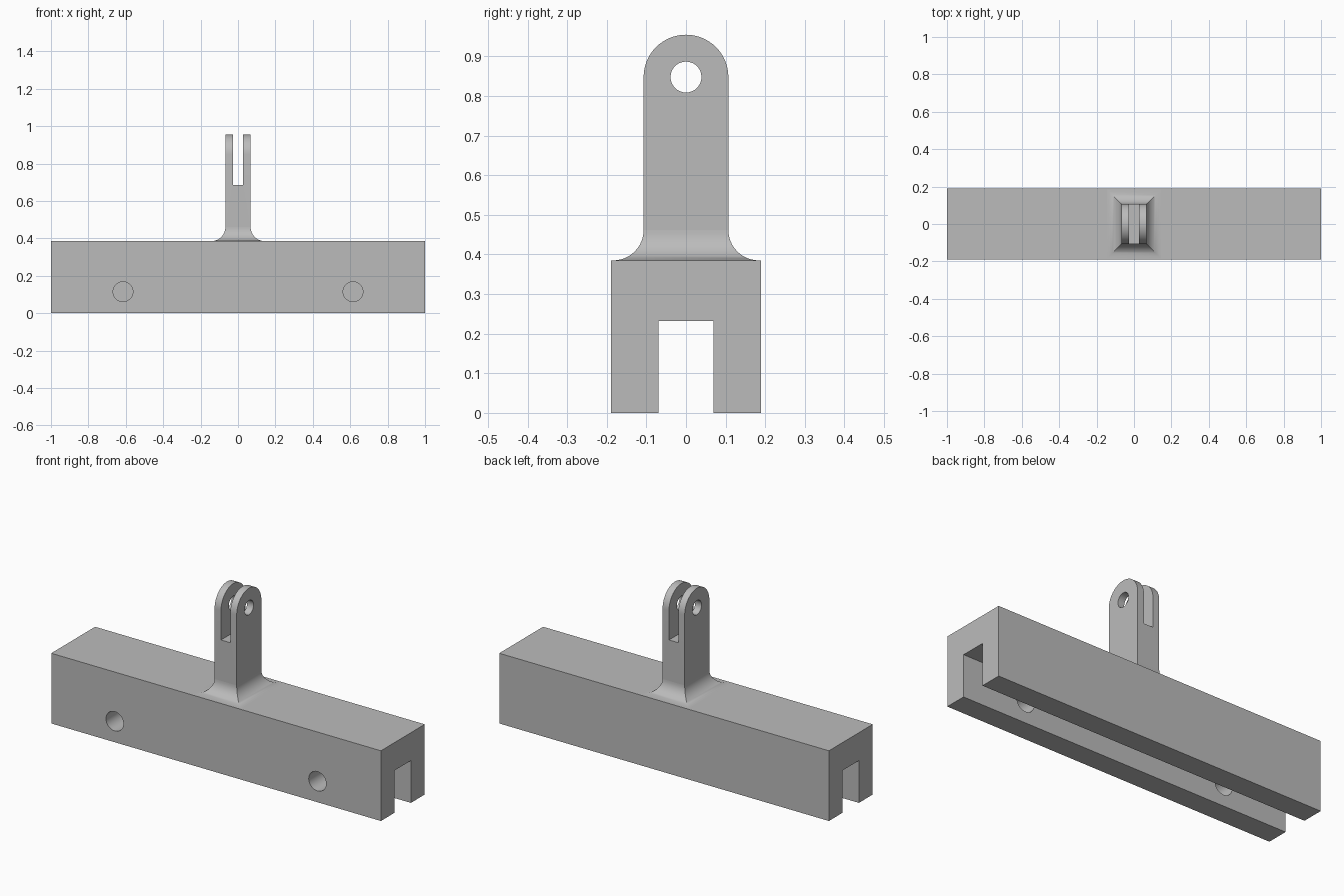
import bpy, bmesh
from math import sin, cos, pi, radians
from mathutils import Matrix

if "Cube" in bpy.data.objects:
    bpy.data.objects.remove(bpy.data.objects["Cube"], do_unlink=True)

grey = bpy.data.materials.new("plain grey")
grey.use_nodes = True
colour = (0.5, 0.5, 0.5, 1)
grey.diffuse_color = colour
grey.node_tree.nodes["Principled BSDF"].inputs["Base Color"].default_value = colour

BAR_W, BAR_H = 0.19, 0.385          # half depth and height of the bar
POST_X, POST_Y = 0.067, 0.107       # half sizes of the post
EYE_Z, FLARE = 0.848, 0.077         # eye height, fillet radius


def finish(name, bm):
    bmesh.ops.recalc_face_normals(bm, faces=bm.faces)
    mesh = bpy.data.meshes.new(name)
    bm.to_mesh(mesh)
    bm.free()
    mesh.materials.append(grey)
    obj = bpy.data.objects.new(name, mesh)
    bpy.context.collection.objects.link(obj)
    return obj


def extrude_x(name, outline, half):
    """Extrude a (y, z) outline symmetrically along x."""
    bm = bmesh.new()
    face = bm.faces.new([bm.verts.new((-half, y, z)) for y, z in outline])
    new = bmesh.ops.extrude_face_region(bm, geom=[face])["geom"]
    verts = [v for v in new if isinstance(v, bmesh.types.BMVert)]
    bmesh.ops.translate(bm, verts=verts, vec=(2 * half, 0, 0))
    return finish(name, bm)


def rod(name, centre, radius, length, axis):
    bm = bmesh.new()
    turn = Matrix.Rotation(radians(90), 4, axis)
    bmesh.ops.create_cone(bm, cap_ends=True, segments=48, radius1=radius,
                          radius2=radius, depth=length,
                          matrix=Matrix.Translation(centre) @ turn)
    return finish(name, bm)


def select(obj):
    bpy.ops.object.select_all(action="DESELECT")
    obj.select_set(True)
    bpy.context.view_layer.objects.active = obj


def cut(obj, cutter):
    mod = obj.modifiers.new("cut", "BOOLEAN")
    mod.operation, mod.solver, mod.object = "DIFFERENCE", "EXACT", cutter
    select(obj)
    bpy.ops.object.modifier_apply(modifier=mod.name)
    bpy.data.objects.remove(cutter, do_unlink=True)


# Channel bar with two holes through the front wall only
half_bar = [(BAR_W, BAR_H), (BAR_W, 0), (0.07, 0), (0.07, 0.232)]
bar = extrude_x("channel_bar",
                half_bar + [(-y, z) for y, z in reversed(half_bar)], 1)
for side in (-1, 1):
    cut(bar, rod("hole_cutter", (side * 0.615, -0.14, 0.115), 0.053, 0.2, "X"))

# Round-topped post, slotted into a fork, with a cross hole
base_z = BAR_H + FLARE
arch = [(POST_Y * cos(pi * i / 32), EYE_Z + POST_Y * sin(pi * i / 32))
        for i in range(33)]
post = extrude_x("fork_post", [(POST_Y, base_z)] + arch + [(-POST_Y, base_z)], POST_X)
cut(post, extrude_x("slot_cutter", [(-0.2, 0.686), (0.2, 0.686), (0.2, 1.1), (-0.2, 1.1)], 0.028))
cut(post, rod("eye_cutter", (0, 0, EYE_Z), 0.039, 0.4, "Y"))

# Concave flared foot with mitred corners
bm = bmesh.new()
rings = []
steps = 12
for i in range(steps + 1):
    a = pi / 2 * i / steps
    out, z = FLARE * (1 - cos(a)), base_z - FLARE * sin(a)
    x, y = POST_X + out, POST_Y + out
    rings.append([bm.verts.new((sx * x, sy * y, z))
                  for sx, sy in ((1, 1), (-1, 1), (-1, -1), (1, -1))])
for upper, lower in zip(rings, rings[1:]):
    for k in range(4):
        n = (k + 1) % 4
        bm.faces.new((upper[k], upper[n], lower[n], lower[k]))
foot = finish("flared_foot", bm)
for face in foot.data.polygons:      # open shell: point every face outwards
    if face.normal.z < -0.001:
        foot.data.flip_normals()
        break

for obj in (bar, post, foot):
    select(obj)
    bpy.ops.object.shade_smooth_by_angle(angle=radians(30))
